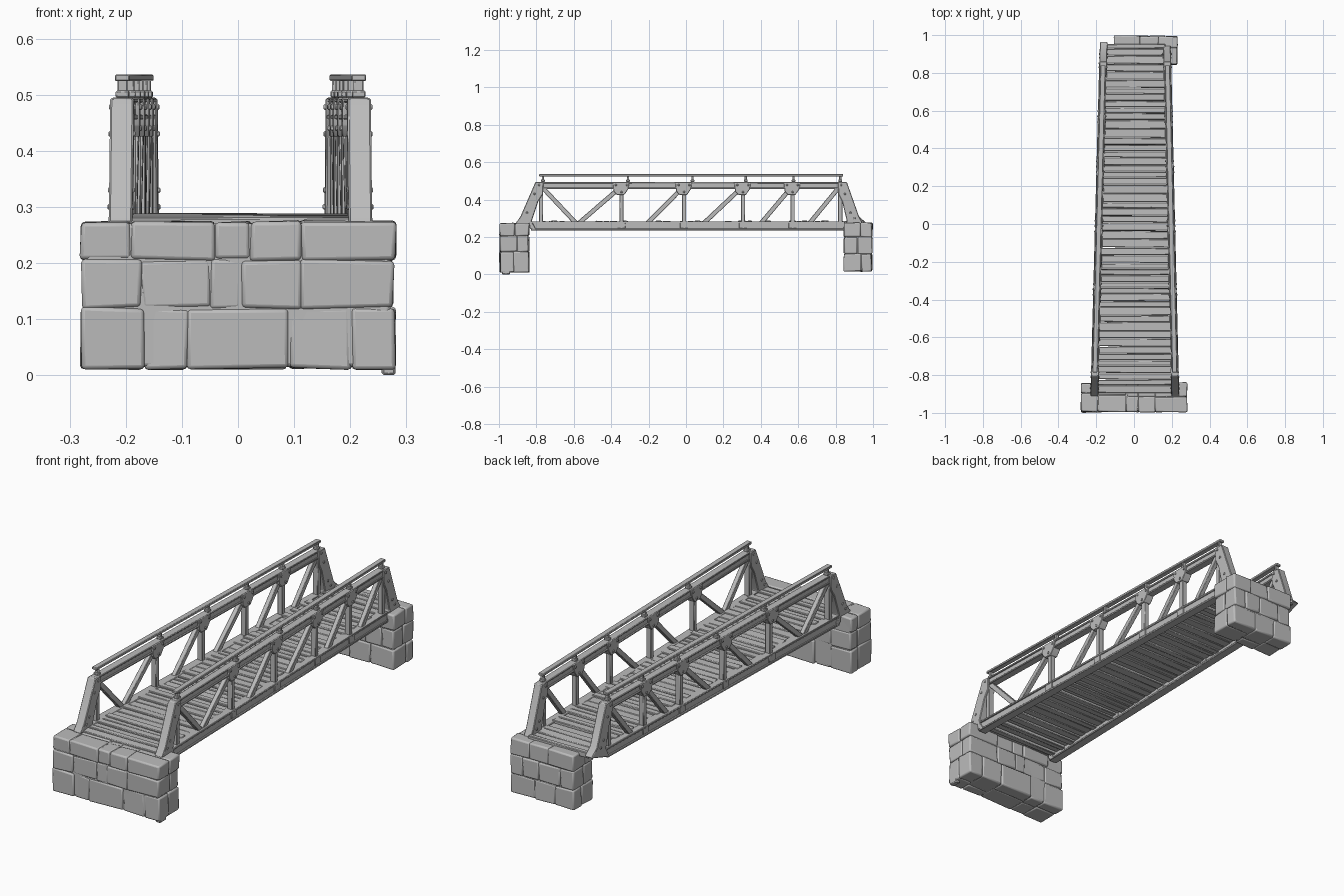
import bpy
import bmesh
import math
import random
from mathutils import Vector

if "Cube" in bpy.data.objects:
    bpy.data.objects.remove(bpy.data.objects["Cube"])

random.seed(4)

grey = bpy.data.materials.new("weathered_grey")
grey.diffuse_color = (0.5, 0.5, 0.5, 1)
grey.use_nodes = True
grey.node_tree.nodes["Principled BSDF"].inputs["Base Color"].default_value = grey.diffuse_color


def finish(name, bm, bevel=0.0, segments=1, angle=35):
    """Turn a bmesh into a named object with softened edges."""
    bmesh.ops.recalc_face_normals(bm, faces=bm.faces)
    mesh = bpy.data.meshes.new(name)
    bm.to_mesh(mesh)
    bm.free()
    mesh.materials.append(grey)
    ob = bpy.data.objects.new(name, mesh)
    bpy.context.collection.objects.link(ob)
    if bevel:
        mod = ob.modifiers.new("soft_edges", 'BEVEL')
        mod.width = bevel
        mod.segments = segments
    bpy.ops.object.select_all(action='DESELECT')
    ob.select_set(True)
    bpy.context.view_layer.objects.active = ob
    bpy.ops.object.shade_smooth_by_angle(angle=math.radians(angle))
    return ob


def centre(side, y):
    """The two trusses draw closer together towards the back."""
    t = (y + 0.85) / 1.75
    return -0.208 + 0.046 * t if side < 0 else 0.217 - 0.042 * t


def box(bm, x0, x1, y0, y1, z0, z1, jitter=0.0):
    verts = bmesh.ops.create_cube(bm, size=1)["verts"]
    for v in verts:
        j = Vector(random.uniform(-jitter, jitter) for _ in range(3))
        v.co = Vector(((x0 + x1) / 2 + v.co.x * (x1 - x0),
                       (y0 + y1) / 2 + v.co.y * (y1 - y0),
                       (z0 + z1) / 2 + v.co.z * (z1 - z0))) + j


def plate(bm, side, profile, width):
    """Extrude a (y, z) outline across the truss, following its slant."""
    rings = [[bm.verts.new((centre(side, y) + o, y, z)) for y, z in profile]
             for o in (-width / 2, width / 2)]
    bm.faces.new(rings[0])
    bm.faces.new(rings[1][::-1])
    n = len(profile)
    for i in range(n):
        k = (i + 1) % n
        bm.faces.new((rings[0][i], rings[1][i], rings[1][k], rings[0][k]))


def bar(bm, side, p, q, thick, width):
    p, q = Vector(p), Vector(q)
    d = (q - p).normalized() * thick / 2
    n = Vector((-d.y, d.x))
    plate(bm, side, [p + n, q + n, q - n, p - n], width)


# Stone piers: irregular courses of rounded blocks around a solid core
def pier(name, x0, x1, y0, y1, levels, cuts):
    bm = bmesh.new()
    box(bm, x0 + .008, x1 - .008, y0 + .008, y1 - .008, levels[0] + .003, levels[-1] - .004)
    for r, row in enumerate(cuts):
        edges = [x0 + (x1 - x0) * c for c in row]
        for i in range(len(edges) - 1):
            mid = y0 + (y1 - y0) * random.uniform(0.35, 0.65)
            a, b = random.uniform(0, 0.007), random.uniform(0, 0.007)
            s = 0.003 * (r == 1)
            for ya, yb in ((y0 + a, mid), (mid, y1 - b)):
                box(bm, edges[i] + s * (i == 0), edges[i + 1] - s * (i == len(edges) - 2),
                    ya, yb, levels[r], levels[r + 1], 0.003)
    return finish(name, bm, 0.007, 2, 40)


courses = [(0, .20, .34, .66, .86, 1), (0, .19, .41, .51, .70, 1), (0, .16, .43, .54, .70, 1)]
pier("front_pier", -.28, .28, -.998, -.838, (.012, .12, .205, .274), courses)
pier("back_pier", -.105, .23, .842, .998, (.016, .11, .20, .277),
     [(0, .3, .62, 1), (0, .22, .55, .8, 1), (0, .4, .7, 1)])
bm = bmesh.new()
box(bm, .256, .281, -.985, -.94, 0, .03)
finish("foot_stone", bm, 0.004)

# Deck planks: uneven boards laid side to side
bm = bmesh.new()
y = -0.895
while y < 0.945:
    w = min(random.uniform(0.028, 0.048), 0.955 - y)
    xl = centre(-1, y) + 0.008
    xr = centre(1, y) - 0.008
    top = 0.284 + random.uniform(-0.004, 0.004)
    box(bm, xl, xr, y, y + w - random.uniform(0.001, 0.004),
        top - random.uniform(.02, .03), top, 0.002)
    y += w
finish("deck_planks", bm, 0.003)

joints = [-.775, -.345, -.01, .305, .57, .825]
feet = [-.58, -.21, .09, .40, .66]

for side, label in ((-1, "left"), (1, "right")):
    # Bottom beam, with a flange along its upper and lower edges
    bm = bmesh.new()
    bar(bm, side, (-.83, .26), (.85, .26), .04, .030)
    for z in (.240, .279):
        bar(bm, side, (-.83, z), (.85, z), .010, .042)
    finish(label + "_bottom_beam", bm, 0.002)

    # Top beam
    bm = bmesh.new()
    bar(bm, side, (-.79, .473), (.84, .473), .028, .026)
    for z in (.460, .490):
        bar(bm, side, (-.79, z), (.84, z), .009, .036)
    finish(label + "_top_beam", bm, 0.002)

    # Slanted end posts
    bm = bmesh.new()
    plate(bm, side, [(-.912, .272), (-.885, .31), (-.805, .494), (-.762, .494),
                     (-.765, .43), (-.79, .39), (-.825, .285), (-.80, .236),
                     (-.835, .245), (-.84, .272)], .042)
    tip = .965 if side < 0 else .945
    plate(bm, side, [(tip, .274), (.925, .31), (.86, .494), (.812, .494),
                     (.815, .43), (.835, .39), (.86, .285), (.835, .236),
                     (.86, .242), (tip - .04, .262)], .040)
    finish(label + "_end_posts", bm, 0.003)

    # Upright posts
    bm = bmesh.new()
    for j in joints:
        bar(bm, side, (j, .27), (j, .47), .022, .026)
    finish(label + "_upright_posts", bm, 0.002)

    # Diagonal braces, one per bay, with an extra one in the first bay
    bm = bmesh.new()
    for f, j in zip(feet, joints[1:]):
        bar(bm, side, (f - .015, .255), (j - .01, .462), .024, .022)
    bar(bm, side, (feet[0] + .01, .255), (joints[0] + .01, .462), .024, .022)
    finish(label + "_diagonal_braces", bm, 0.002)

    # Joint plates with rivets
    bm = bmesh.new()
    rivets = bmesh.new()
    for j in joints[1:-1]:
        plate(bm, side, [(j - .048, .493), (j + .042, .493), (j + .036, .455),
                         (j + .015, .425), (j - .025, .425), (j - .042, .445)], .040)
        plate(bm, side, [(j - .022, .283), (j + .022, .283),
                         (j + .022, .245), (j - .022, .245)], .038)
    spots = [(j + d, z) for j in joints[1:-1] for d, z in ((-.03, .478), (.028, .478), (0, .44))]
    spots += [(-.785, .478), (-.81, .43), (-.85, .33), (-.87, .30),
              (.83, .478), (.85, .43), (.88, .33), (.90, .30)]
    for ry, rz in spots:
        for o in (-.021, .021):
            x = centre(side, ry) + o
            box(rivets, x - .003, x + .003, ry - .005, ry + .005, rz - .005, rz + .005)
    finish(label + "_joint_plates", bm, 0.002)
    finish(label + "_rivets", rivets, 0.002)

    # Handrail on short stubs
    bm = bmesh.new()
    bar(bm, side, (-.785, .530), (.84, .530), .012, .026)
    for j in (-.765, -.31, .035, .32, .575, .825):
        bar(bm, side, (j, .49), (j, .53), .012, .018)
        bar(bm, side, (j - .010, .501), (j + .010, .501), .012, .024)
    finish(label + "_handrail", bm, 0.002)
